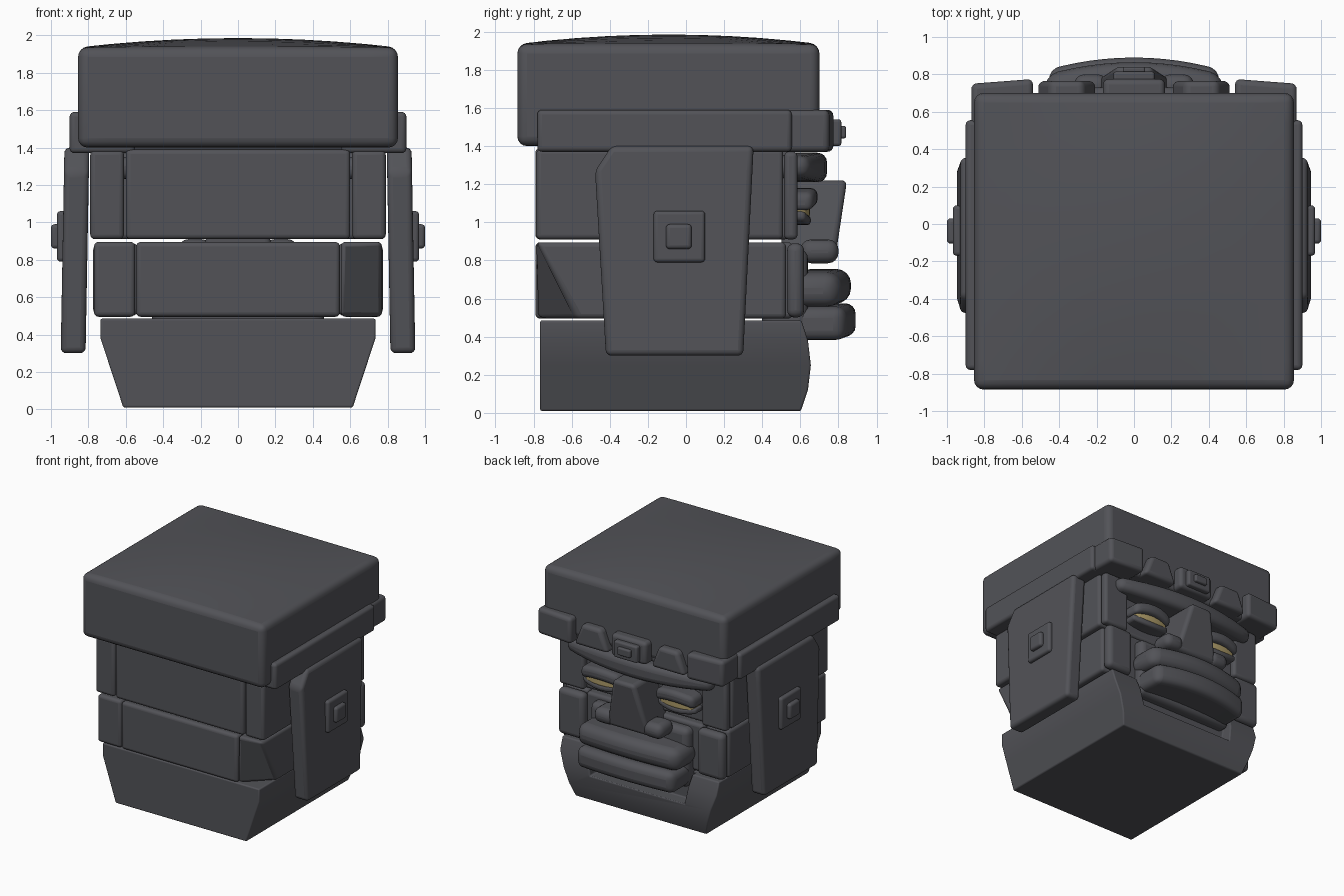
import bpy
import bmesh
from mathutils import Vector

if "Cube" in bpy.data.objects:
    bpy.data.objects.remove(bpy.data.objects["Cube"], do_unlink=True)


def material(name, rgb):
    mat = bpy.data.materials.new(name)
    mat.use_nodes = True
    mat.diffuse_color = (*rgb, 1)
    mat.node_tree.nodes["Principled BSDF"].inputs["Base Color"].default_value = (*rgb, 1)
    return mat


STONE = material("dark stone", (0.085, 0.086, 0.097))
GOLD = material("dull gold", (0.42, 0.33, 0.14))


def mix(a, b, t):
    return a + (b - a) * t


def spread(low, high, count):
    return [mix(low, high, i / count) for i in range(1, count)]


def block(name, xr, yr, zr, bevel=0.025, cuts=None, warp=None, side=1,
          mat=STONE, cutter=None):
    """Rounded box, cut across the given axes, then reshaped by warp."""
    ranges = (xr, yr, zr)
    bm = bmesh.new()
    bmesh.ops.create_cube(bm, size=1)
    for v in bm.verts:
        v.co = [mix(*r, c + 0.5) for r, c in zip(ranges, v.co)]
    for axis, places in (cuts or {}).items():
        normal = Vector([float(i == axis) for i in range(3)])
        for place in places:
            bmesh.ops.bisect_plane(bm, geom=bm.verts[:] + bm.edges[:] + bm.faces[:],
                                   plane_co=normal * place, plane_no=normal)
    for v in bm.verts:
        if warp:
            v.co = warp(*v.co)
        v.co.x *= side
    bmesh.ops.recalc_face_normals(bm, faces=bm.faces)
    mesh = bpy.data.meshes.new(name)
    bm.to_mesh(mesh)
    bm.free()
    mesh.materials.append(mat)
    obj = bpy.data.objects.new(name, mesh)
    bpy.context.collection.objects.link(obj)
    bpy.ops.object.select_all(action="DESELECT")
    bpy.context.view_layer.objects.active = obj
    obj.select_set(True)
    if cutter:
        cut = obj.modifiers.new("Notch", "BOOLEAN")
        cut.operation, cut.object = "DIFFERENCE", cutter
        bpy.ops.object.modifier_apply(modifier=cut.name)
        bpy.data.objects.remove(cutter, do_unlink=True)
    if bevel:
        mod = obj.modifiers.new("Rounded edges", "BEVEL")
        mod.width, mod.segments = bevel, 4
        mod.limit_method, mod.angle_limit = "ANGLE", 0.6
        bpy.ops.object.shade_smooth_by_angle(angle=0.6)
    return obj


def pair(name, *args, **kw):
    for label, side in (("left_", 1), ("right_", -1)):
        block(label + name, *args, side=side, **kw)


# Crown slab with a gently domed top
def dome(x, y, z):
    if z > 1.9:
        z += 0.05 * (1 - (x / 0.855) ** 2) * (1 - ((y + 0.09) / 0.795) ** 2)
    return x, y, z


block("crown", (-0.855, 0.855), (-0.885, 0.70), (1.40, 1.935), 0.05,
      {0: spread(-0.855, 0.855, 10), 1: spread(-0.885, 0.70, 10)}, dome)

# Headband: side bars, corner pieces, trapezoid studs and centre jewel
block("headband_backing", (-0.6, 0.6), (0.3, 0.69), (1.38, 1.58))
pair("headband_side", (0.55, 0.90), (-0.78, 0.555), (1.37, 1.59))
pair("headband_corner", (0.54, 0.87), (0.50, 0.765), (1.37, 1.59), 0.03,
     warp=lambda x, y, z: (x, y - 0.025 * (x > 0.7) + 0.01, z))


def trapezoid(x, y, z):
    return (mix(0.36, x, 0.55) if z > 1.5 else x), y, z


pair("headband_stud", (0.20, 0.52), (0.55, 0.765), (1.38, 1.565), 0.03, warp=trapezoid)
block("jewel_base", (-0.165, 0.165), (0.55, 0.775), (1.38, 1.57), 0.03)
block("jewel_plate", (-0.11, 0.11), (0.7, 0.815), (1.40, 1.54), 0.015)
block("jewel_core", (-0.06, 0.06), (0.78, 0.84), (1.44, 1.505), 0.012)

# Upper and lower courses of stone
block("upper_centre", (-0.6, 0.6), (-0.79, 0.54), (0.91, 1.39))
pair("upper_side", (0.61, 0.79), (-0.785, 0.51), (0.91, 1.385))
pair("upper_corner", (0.55, 0.785), (0.515, 0.585), (0.91, 1.37))
block("lower_centre", (-0.545, 0.545), (-0.79, 0.56), (0.495, 0.895))


def broken_corner(x, y, z):
    if x > 0.7 and y < 0 and z < 0.6:
        y += 0.22
    return x, y, z


for label, side in (("left", 1), ("right", -1)):
    block(label + "_lower_side", (0.55, 0.77), (-0.785, 0.525), (0.495, 0.895),
          warp=broken_corner if side > 0 else None, side=side)
pair("lower_corner", (0.53, 0.775), (0.53, 0.62), (0.50, 0.89), 0.04)
block("muzzle", (-0.46, 0.46), (0.4, 0.64), (0.36, 0.86), 0.05)


# Jaw, narrowing downward, notched around the mouth
def jaw_shape(x, y, z):
    if z < 0.38:
        x *= mix(0.61, 0.735, z / 0.38) / 0.735
    if y > 0:
        y -= 0.9 * (z - 0.25) ** 2
    return x, y, z


def notch_shape(x, y, z):
    return x * (0.85 if z < 0.3 else 1), y, z


notch = block("mouth_notch", (-0.52, 0.52), (0.55, 0.9), (0.24, 0.7), 0, warp=notch_shape)
notch.hide_render = True
block("jaw", (-0.735, 0.735), (-0.765, 0.655), (0.01, 0.485), 0.035,
      {2: (0.12, 0.25, 0.38)}, jaw_shape, cutter=notch)


# Ear slabs with stepped square plugs
def ear_shape(x, y, z):
    t = (z - 0.3) / 1.1
    if y > 0:
        y = mix(0.30, 0.355, t)
    else:
        y = -0.39 if z > 1.35 else mix(-0.42, -0.485, t)
    return x + 0.02 * (1 - t), y, z


pair("ear", (0.795, 0.928), (-0.4, 0.35), (0.30, 1.40), 0.03, {2: (1.27,)}, ear_shape)
pair("ear_plug", (0.88, 0.968), (-0.17, 0.10), (0.79, 1.06), 0.02)
pair("ear_plug_knob", (0.93, 1.0), (-0.105, 0.03), (0.86, 0.99), 0.02)


# Brow ridge, bowed forward in the middle
def brow_shape(x, y, z):
    t = (x / 0.68) ** 2
    centre = 1.285 + 0.02 * t
    return x, y - 0.10 * t, mix(centre, z, 1 - 0.3 * t)


block("brow", (-0.68, 0.68), (0.48, 0.74), (1.21, 1.365), 0.05,
      {0: spread(-0.68, 0.68, 12)}, brow_shape)


# Eyes between heavy lids
def lid_bend(amount):
    def bend(x, y, z):
        t = ((x - 0.35) / 0.18) ** 2
        return x, y - 0.03 * t, z + amount * t
    return bend


lid_cuts = {0: spread(0.17, 0.53, 6)}
pair("upper_eyelid", (0.17, 0.53), (0.48, 0.69), (1.085, 1.18), 0.035, lid_cuts, lid_bend(-0.03))
pair("lower_eyelid", (0.17, 0.53), (0.48, 0.655), (0.985, 1.035), 0.02, lid_cuts, lid_bend(0.025))
pair("eye", (0.19, 0.51), (0.48, 0.65), (1.02, 1.10), 0.02, lid_cuts, lid_bend(0), mat=GOLD)


# Nose, wider and shallower toward the tip
def nose_shape(x, y, z):
    t = (1.22 - z) / 0.43
    return x * mix(0.1, 0.2, t), mix(0.5, mix(0.845, 0.78, t), y), z


block("nose", (-1, 1), (0, 1), (0.79, 1.22), 0.03, warp=nose_shape)
pair("nostril", (0.14, 0.32), (0.60, 0.80), (0.785, 0.91), 0.055)


# Lips curving round the muzzle
def lip_shape(x, y, z):
    t = (x / 0.48) ** 2
    return x, y - 0.07 * t, z - 0.025 * t


lip_cuts = {0: spread(-0.48, 0.48, 12)}
block("upper_lip", (-0.48, 0.48), (0.58, 0.865), (0.575, 0.755), 0.075, lip_cuts, lip_shape)
block("lower_lip", (-0.455, 0.455), (0.58, 0.89), (0.40, 0.575), 0.075, lip_cuts, lip_shape)
